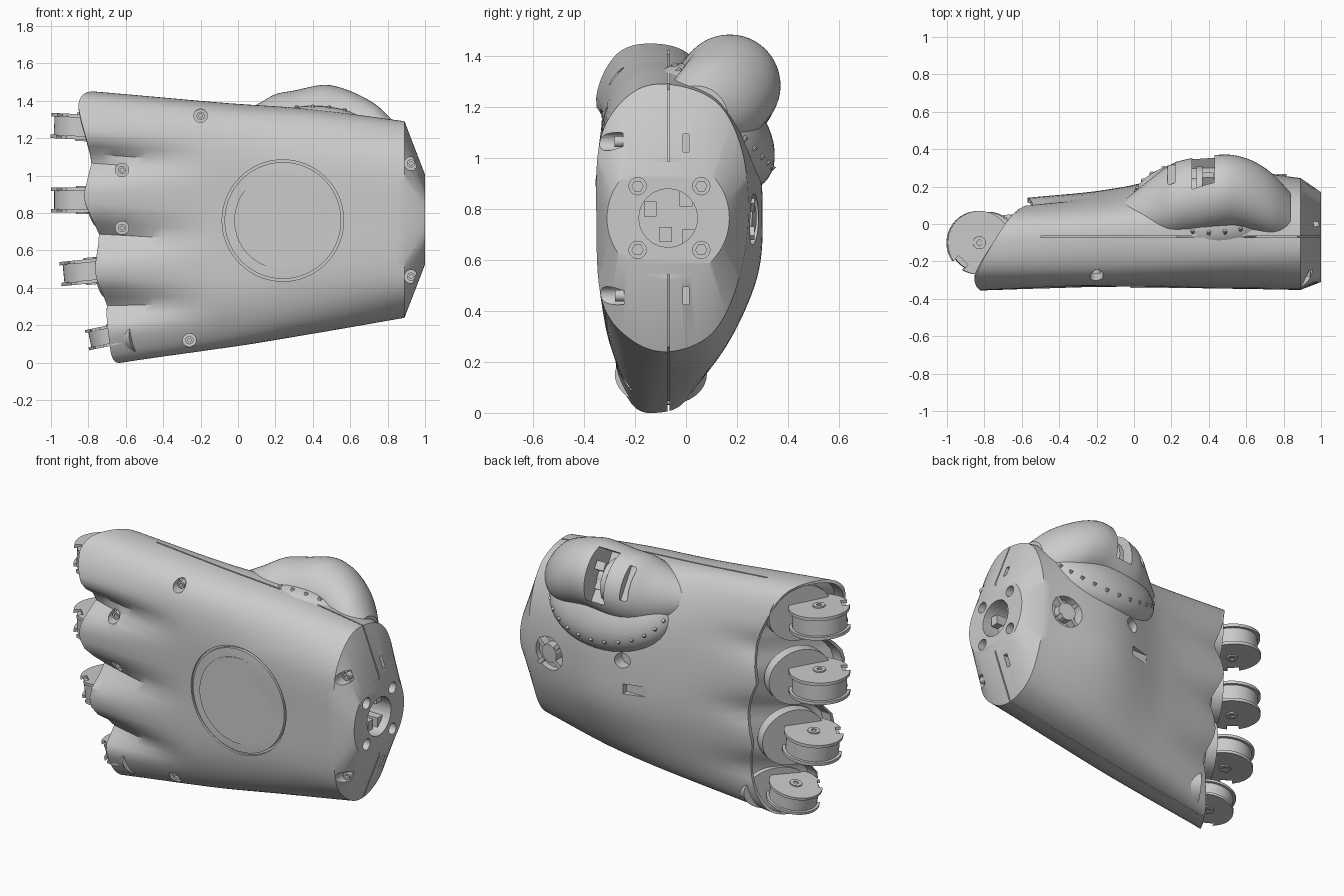
import bpy, bmesh, math
from mathutils import Vector, Matrix
from mathutils.bvhtree import BVHTree

if "Cube" in bpy.data.objects:
    bpy.data.objects.remove(bpy.data.objects["Cube"])


def finish(name, bm):
    bmesh.ops.recalc_face_normals(bm, faces=bm.faces)
    me = bpy.data.meshes.new(name)
    bm.to_mesh(me)
    bm.free()
    ob = bpy.data.objects.new(name, me)
    bpy.context.collection.objects.link(ob)
    return ob


def loft(name, rings):
    bm = bmesh.new()
    vs = [[bm.verts.new(p) for p in r] for r in rings]
    n = len(rings[0])
    for a, b in zip(vs, vs[1:]):
        for i in range(n):
            j = (i + 1) % n
            bm.faces.new((a[i], a[j], b[j], b[i]))
    for r in (vs[0], vs[-1]):            # strip caps between the two sides
        for i in range(n // 2):
            quad = [r[i], r[i + 1], r[n - i - 1], r[(n - i) % n]]
            bm.faces.new(list(dict.fromkeys(quad)))
    return finish(name, bm)


def cyl(name, a, b, r, n=32, sy=1.0, hole=0):
    a, b = Vector(a), Vector(b)
    d = b - a
    rot = d.to_track_quat('Z', 'Y').to_matrix().to_4x4()
    radii = [r, hole] if hole else [r]
    bm = bmesh.new()
    loops = []
    for rad in radii:
        for h in (0, d.length):
            loops.append([bm.verts.new(a + rot @ Vector((rad * math.cos(t) , rad * sy * math.sin(t), h)))
                          for t in [2 * math.pi * i / n for i in range(n)]])
    pairs = [(0, 1), (1, 3), (3, 2), (2, 0)] if hole else [(0, 1)]
    for p, q in pairs:
        for i in range(n):
            j = (i + 1) % n
            bm.faces.new((loops[p][i], loops[p][j], loops[q][j], loops[q][i]))
    if not hole:
        bm.faces.new(loops[0])
        bm.faces.new(loops[1])
    return finish(name, bm)


def box(name, c, size, rot=Matrix()):
    bm = bmesh.new()
    m = Matrix.Translation(c) @ rot @ Matrix.Diagonal((*size, 1))
    bmesh.ops.create_cube(bm, size=1, matrix=m)
    return finish(name, bm)


def cut(ob, cutters):
    bpy.context.view_layer.objects.active = ob
    for c in cutters:
        c.hide_render = True
        m = ob.modifiers.new("cut", 'BOOLEAN')
        m.operation, m.object, m.solver = 'DIFFERENCE', c, 'EXACT'
        bpy.ops.object.modifier_apply(modifier=m.name)
        bpy.data.objects.remove(c)


def cr(p0, p1, p2, p3, t):
    return 0.5 * (2 * p1 + (p2 - p0) * t + (2 * p0 - 5 * p1 + 4 * p2 - p3) * t * t
                  + (3 * p1 - p0 - 3 * p2 + p3) * t ** 3)


def table(tab, z):
    for (a, b), (c, d) in zip(tab, tab[1:]):
        if z <= c:
            return b + (d - b) * max(0, (z - a) / (c - a))
    return tab[-1][1]


def clamp(v):
    return max(0.0, min(1.0, v))


# Palm shell: four (y, z) sections lofted along x, scalloped at the fingers
SX = [-0.75, -0.1, 0.4, 0.89]
SEC = [
    [(-.14, 1.45), (.02, 1.40), (.10, 1.2), (.14, .87), (.11, .45), (.02, .08),
     (-.12, 0), (-.23, .06), (-.32, .35), (-.35, .8), (-.36, 1.2), (-.28, 1.40)],
    [(-.1, 1.39), (.05, 1.35), (.15, 1.13), (.19, .76), (.17, .45), (.07, .14),
     (-.1, .075), (-.23, .13), (-.32, .36), (-.33, .76), (-.33, 1.15), (-.26, 1.33)],
    [(-.07, 1.355), (.13, 1.3), (.27, 1.05), (.3, .76), (.27, .5), (.12, .22),
     (-.08, .155), (-.24, .22), (-.33, .42), (-.34, .76), (-.335, 1.1), (-.24, 1.3)],
    [(-.07, 1.29), (.12, 1.22), (.22, 1.03), (.245, .76), (.2, .5), (.1, .31),
     (-.07, .24), (-.22, .29), (-.33, .44), (-.352, .76), (-.335, 1.08), (-.22, 1.25)],
]
EDGE = [(0, -.73), (.15, -.71), (.31, -.70), (.48, -.77), (.68, -.74), (.88, -.83),
        (1.08, -.78), (1.3, -.84), (1.45, -.87)]
N, SUB = 96, 8


def ring_of(pts):
    out = []
    for i in range(12):
        q = [Vector(pts[(i + k) % 12]) for k in (-1, 0, 1, 2)]
        out += [cr(*q, s / SUB) for s in range(SUB)]
    return out


secs = [[Vector((x, p.x, p.y)) for p in ring_of(s)] for x, s in zip(SX, SEC)]
secs = [[2 * a - b for a, b in zip(secs[0], secs[1])]] + secs + [[2 * a - b for a, b in zip(secs[3], secs[2])]]


def shape(p):
    f = clamp((-.1 - p.x) / .65) ** 1.5
    slant = .58 * max(0, p.y + .3)
    x = p.x + (table(EDGE, p.z) + slant + .75) * f
    valley = sum(math.exp(-((p.z - z) / .075) ** 2) for z in (1.08, .68, .31))
    y = p.y + valley * f * (.12 * clamp((-.1 - p.y) / .2) - .03 * clamp(p.y / .1))
    return Vector((x, y, p.z))


rings = []
for s in range(3):
    for k in range(12 + (s == 2)):
        rings.append([shape(cr(*(secs[s + j][i] for j in range(4)), k / 12)) for i in range(N)])
rim = [Vector((p.x, -.1 + (p.y + .1) * .9, .73 + (p.z - .73) * .98)) for p in rings[0]]
floor = [p + Vector((.06, 0, 0)) for p in rim]
wrist = [Vector((1, -.07 + .24 * math.sin(2 * math.pi * i / N), .765 + .24 * math.cos(2 * math.pi * i / N)))
         for i in range(N)]
palm = loft("palm_shell", [floor, rim] + rings + [wrist])

bm = bmesh.new()
bm.from_mesh(palm.data)
bvh = BVHTree.FromBMesh(bm)
bm.free()


def surf(x, z, side):
    hit = bvh.ray_cast(Vector((x, side * 2, z)), Vector((0, -side, 0)))[0]
    return hit.y if hit else side * .3


# Holes and grooves in the palm shell
cutters = [cyl("ring_cut", (.24, -.5, .76), (.24, -.318, .76), .325, 64, hole=.312),
           cyl("bore_cut", (.8, -.07, .765), (1.1, -.07, .765), .115, 24)]
for x, z in [(-.2, 1.32), (-.62, 1.03), (-.62, .72), (-.26, .12), (.925, 1.065), (.925, .46)]:
    y = surf(x, z, -1)
    cutters.append(cyl("screw_cut", (x, -.6, z), (x, y + .05, z), .036, 20))
    cyl("palm_screw", (x, y + .06, z), (x, y + .015, z), .022, 16, hole=.01)
for sy in (-1, 1):
    for sz in (-1, 1):
        y, z = -.065 + sy * .125, .765 + sz * .125
        cutters.append(cyl("bolt_cut", (.9, y, z), (1.1, y, z), .034, 20))
        cyl("wrist_bolt", (.89, y, z), (.96, y, z), .024, 6)
    cutters.append(box("slot_cut", (.96, 0, .76 + sy * .3), (.16, .025, .07)))
yp = surf(.735, .76, 1)
cutters.append(cyl("port_cut", (.735, yp - .05, .76), (.735, .6, .76), .1, 32, hole=.055))
yh = surf(.24, .85, 1)
cutters.append(cyl("sensor_cut", (.24, yh - .06, .85), (.24, .6, .85), .045, 20))
cutters.append(box("window_cut", (.17, surf(.17, .68, 1), .68), (.13, .04, .06)))
for x0, z0, x1, z1 in [(-.5, 1.426, .9, 1.288), (.88, 1.31, 1.01, .99), (.88, .22, 1.01, .54), (-.6, .004, .9, .242)]:
    d = Vector((x1 - x0, 0, z1 - z0))
    cutters.append(box("seam_cut", ((x0 + x1) / 2, -.068, (z0 + z1) / 2), (d.length, .008, .04),
                       Matrix.Rotation(-math.atan2(d.z, d.x), 4, 'Y')))
cut(palm, cutters)
cyl("palm_disc", (.24, -.3, .76), (.24, -.342, .76), .26, 64)
for a in range(4):
    t = math.pi / 4 + a * math.pi / 2
    box("port_bridge", (.735 + .078 * math.cos(t), yp - .025, .76 + .078 * math.sin(t)), (.05, .05, .025),
        Matrix.Rotation(-t, 4, 'Y'))
for y, z in [(-.14, .8), (.0, .84), (-.08, .7), (.01, .69)]:
    box("wrist_connector", (.87, y, z), (.16, .05, .06))

# Finger sockets and knuckle hinges
slope = Vector((-.86, .5, 0))
for x, z, tilt, r, h in [(-.83, 1.26, .05, .17, .135), (-.83, .87, 0, .17, .135),
                         (-.785, .49, -.1, .165, .13), (-.66, .15, -.2, .15, .11)]:
    up = Vector((math.sin(tilt), 0, math.cos(tilt)))
    c = Vector((x, -.1, z))
    s = Vector((x + .13, -.09, z))
    rz = .165 if z > .3 else .12
    sock = cyl("finger_socket", s - slope * .05, s + slope * .015, .19, 40)
    for v in sock.data.vertices:
        v.co.z = z + (v.co.z - z) * rz / .19
    cyl("knuckle_core", c - up * h * .4, c + up * h * .4, r * .9, 40)
    for k in (-1, 1):
        o = c + up * k * h * .43
        fl = cyl("knuckle_flange", o - up * h * .07, o + up * h * .07, r, 40)
        cut(fl, [box("notch_cut", o + Vector((-.12, -.13, 0)), (.1, .07, .06), Matrix.Rotation(.8, 4, 'Z'))])
        cyl("hinge_pin", o, o + up * k * h * .13, .035, 20, hole=.014)

# Thumb base: flattened collar with rivets, and a slotted housing
n = Vector((0, .72, .69)).normalized()
et = Vector((0, .69, -.72)).normalized()
ex = Vector((1, 0, 0))
frame = Matrix((ex, et, n)).transposed().to_4x4()
cc = Vector((.4, .1, 1.12))
bm = bmesh.new()
bmesh.ops.create_uvsphere(bm, u_segments=48, v_segments=24, radius=1,
                          matrix=Matrix.Translation(cc) @ frame @ Matrix.Diagonal((.42, .3, .19, 1)))
finish("thumb_collar", bm)
for i in range(28):
    a = 2 * math.pi * i / 28
    p = cc + ex * .39 * math.cos(a) + et * .278 * math.sin(a) + n * .07
    cyl("collar_rivet", p - n * .02, p + n * .004, .011, 10)

TH = [(-.06, .02, 1.2, .1), (.1, .08, 1.21, .17), (.2, .12, 1.235, .2), (.3, .145, 1.25, .205),
      (.45, .17, 1.285, .2), (.55, .17, 1.275, .195), (.65, .14, 1.24, .19), (.75, .09, 1.2, .17), (.85, .03, 1.15, .12)]
rings = []
for i in range(len(TH) - 1):
    q = [Vector(TH[max(0, min(len(TH) - 1, i + k))]) for k in (-1, 0, 1, 2)]
    for s in range(5):
        x, y, z, r = cr(*q, s / 5)
        rings.append([(x, y + r * math.sin(2 * math.pi * k / 48), z + r * math.cos(2 * math.pi * k / 48))
                      for k in range(48)])
housing = loft("thumb_housing", rings)
tilt = Matrix.Rotation(math.radians(32), 4, 'X')
d = tilt.to_3x3() @ Vector((0, 1, 0))
hc = Vector((0, .16, 1.26))
cut(housing, [box("slot_cut", hc + d * .2 + ex * .37, (.12, .36, .3), tilt),
              box("slot_cut", hc + d * .24 + ex * .2, (.04, .24, .2), tilt)])
cyl("thumb_hinge", hc + ex * .3 + d * .02, hc + ex * .45 + d * .02, .07, 24)
cyl("thumb_gear", hc + ex * .335 + d * .02, hc + ex * .365 + d * .02, .13, 24)
for k in (-1, 1):
    box("thumb_servo", hc + ex * .395 + d * .08 + Vector((0, 0, .06 * k)), (.06, .08, .05), tilt)

# Smooth shading with sharp edges kept
bpy.ops.object.select_all(action='DESELECT')
for ob in bpy.context.scene.objects:
    ob.select_set(True)
bpy.context.view_layer.objects.active = palm
bpy.ops.object.shade_smooth_by_angle(angle=math.radians(32))
